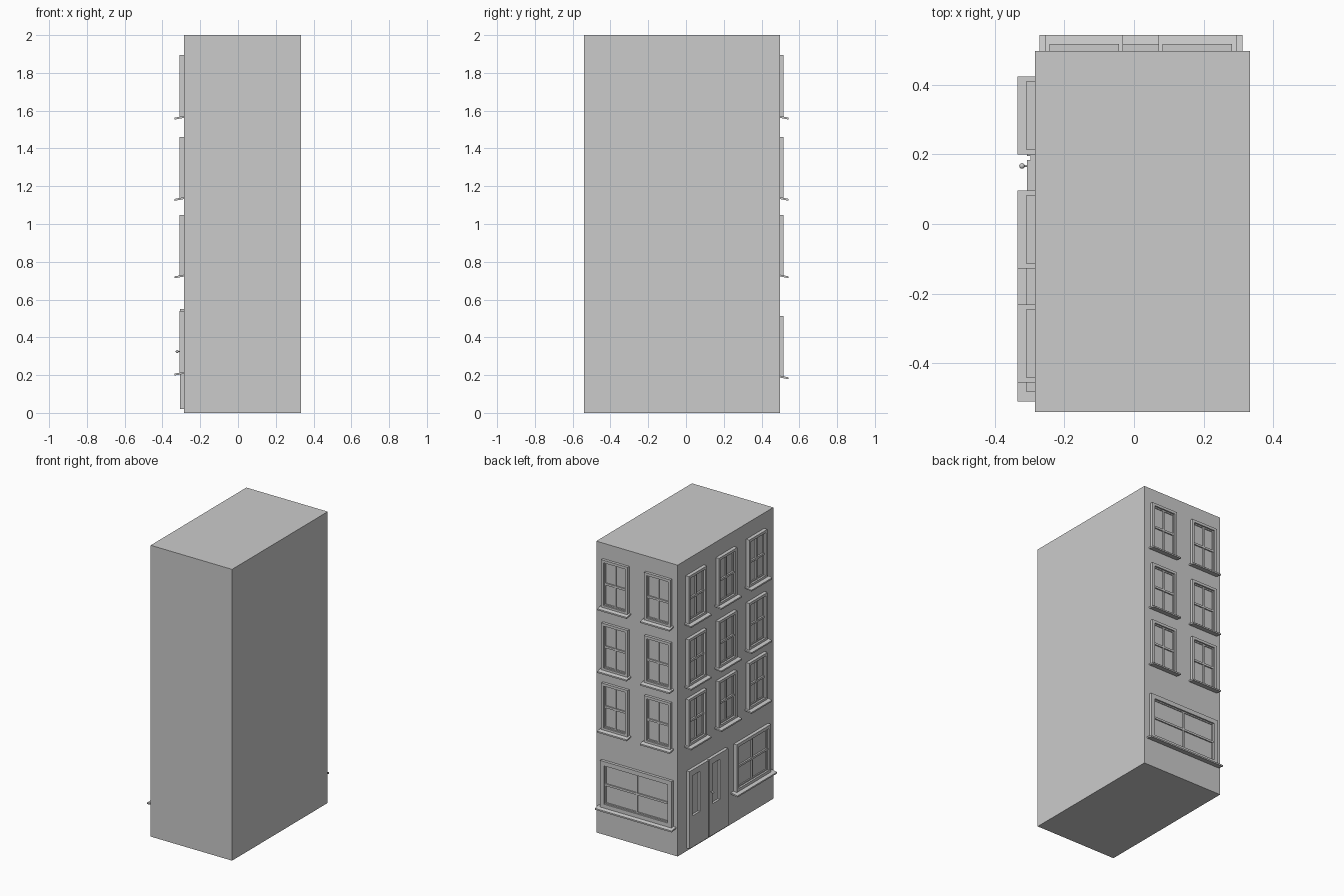
import bpy, bmesh
from mathutils import Vector

if "Cube" in bpy.data.objects:
    bpy.data.objects.remove(bpy.data.objects["Cube"])

X0, X1, Y0, Y1 = -0.285, 0.333, -0.54, 0.498
H = 2.0


def to_left(u, d, z):
    return Vector((X0 - d, u, z))


def to_back(u, d, z):
    return Vector((u, Y1 + d, z))


def add_box(bm, place, u, d, z, drop=0.0):
    """Box in wall coordinates; drop lowers the outer edge to make a slope."""
    v = {}
    for i in (0, 1):
        for j in (0, 1):
            for k in (0, 1):
                v[i, j, k] = bm.verts.new(place(u[i], d[j], z[k] - drop * j))
    for a in (0, 1):
        bm.faces.new([v[a, 0, 0], v[a, 1, 0], v[a, 1, 1], v[a, 0, 1]])
        bm.faces.new([v[0, a, 0], v[1, a, 0], v[1, a, 1], v[0, a, 1]])
        bm.faces.new([v[0, 0, a], v[1, 0, a], v[1, 1, a], v[0, 1, a]])


def add_ring(bm, place, u, z, iu, iz, d):
    """Rectangular surround with the opening iu x iz."""
    add_box(bm, place, (u[0], iu[0]), d, z)
    add_box(bm, place, (iu[1], u[1]), d, z)
    add_box(bm, place, iu, d, (z[0], iz[0]))
    add_box(bm, place, iu, d, (iz[1], z[1]))


def finish(bm, name):
    bmesh.ops.recalc_face_normals(bm, faces=bm.faces)
    mesh = bpy.data.meshes.new(name)
    bm.to_mesh(mesh)
    bm.free()
    ob = bpy.data.objects.new(name, mesh)
    bpy.context.collection.objects.link(ob)
    return ob


def window(name, place, u, z, out, sill_u, b=0.018):
    # surround
    bm = bmesh.new()
    iu, iz = (u[0] + b, u[1] - b), (z[0] + b, z[1] - b)
    add_ring(bm, place, u, z, iu, iz, (-0.01, out))
    finish(bm, name + "_frame")
    # glazing bars
    bm = bmesh.new()
    cu, cz = sum(u) / 2, sum(z) / 2
    add_ring(bm, place, iu, iz, (iu[0] + .008, iu[1] - .008),
             (iz[0] + .008, iz[1] - .008), (-0.01, out * .45))
    add_box(bm, place, (cu - .006, cu + .006), (-0.01, out * .5), iz)
    add_box(bm, place, iu, (-0.01, out * .6), (cz - .007, cz + .007))
    finish(bm, name + "_bars")
    # pane
    bm = bmesh.new()
    add_box(bm, place, iu, (-0.01, 0.003), iz)
    finish(bm, name + "_glass")
    # sloping sill
    bm = bmesh.new()
    add_box(bm, place, sill_u, (-0.005, out + .026), (z[0] - .002, z[0] + .008), .010)
    finish(bm, name + "_sill")


# main block
bm = bmesh.new()
add_box(bm, lambda u, d, z: Vector((u, d, z)), (X0, X1), (Y0, Y1), (0, H))
finish(bm, "building_block")

# upper floor windows
for f, z in enumerate(((.725, 1.048), (1.135, 1.46), (1.565, 1.894))):
    for i, c in enumerate((.312, -.016, -.344)):
        window(f"side_window_{f}_{i}", to_left, (c - .099, c + .099), z, .024,
               (c - .112, c + .112))
    for i, c in enumerate((-.143, .182)):
        window(f"rear_window_{f}_{i}", to_back, (c - .1, c + .1), z, .019,
               (c - .112, c + .112))

# ground floor shop windows
window("side_shop_window", to_left, (-.483, -.11), (.21, .54), .024, (-.51, -.08), .022)
window("rear_shop_window", to_back, (-.252, .292), (.19, .513), .019, (-.272, .312), .03)

# double door with tall glass slots
for i, (a, b) in enumerate(((-.02, .184), (.196, .40))):
    bm = bmesh.new()
    slot_u, slot_z = (a + .09, a + .17), (.235, .51)
    add_ring(bm, to_left, (a, b), (.02, .55), slot_u, slot_z, (-.01, .022))
    finish(bm, f"door_leaf_{i}")
    bm = bmesh.new()
    add_box(bm, to_left, slot_u, (-.01, .006), slot_z)
    finish(bm, f"door_glass_{i}")
bm = bmesh.new()
add_box(bm, to_left, (.184, .196), (-.01, .012), (.02, .55))
finish(bm, "door_joint")

# door knob and stem
bpy.ops.mesh.primitive_uv_sphere_add(segments=16, ring_count=8, radius=.008,
                                     location=(-.322, .167, .325))
bpy.context.object.name = "door_knob"
bpy.ops.object.shade_smooth_by_angle()
bpy.ops.mesh.primitive_cylinder_add(vertices=12, radius=.003, depth=.02,
                                    location=(-.311, .167, .325), rotation=(0, 1.5708, 0))
bpy.context.object.name = "door_knob_stem"
